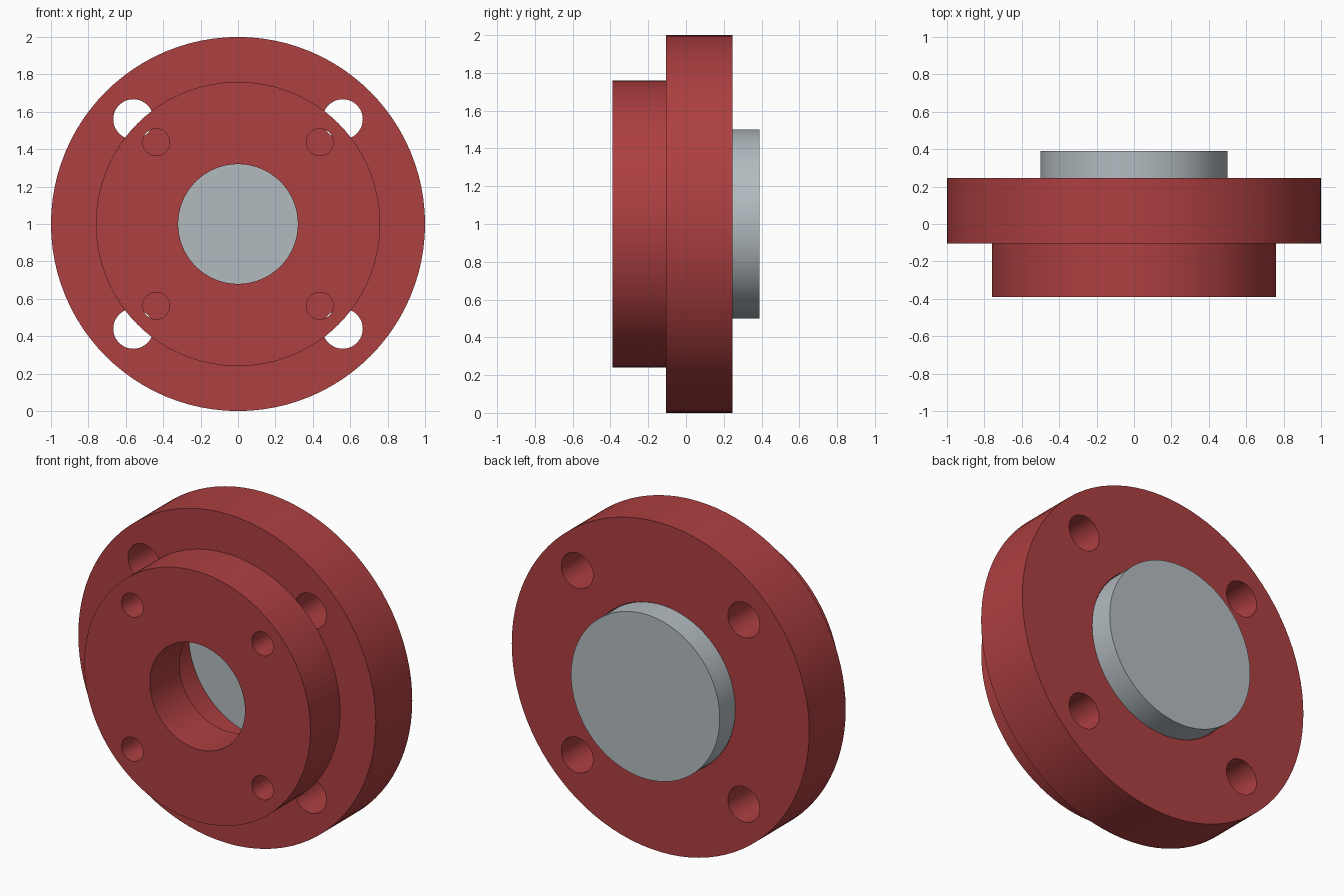
import bpy
import math
from mathutils import Matrix, Vector

cube = bpy.data.objects.get("Cube")
if cube:
    bpy.data.objects.remove(cube, do_unlink=True)

CENTRE_Z = 1.0
BACK, STEP, FRONT = 0.245, -0.105, -0.39


def make_material(name, colour):
    mat = bpy.data.materials.new(name)
    mat.use_nodes = True
    mat.diffuse_color = colour
    mat.node_tree.nodes["Principled BSDF"].inputs["Base Color"].default_value = colour
    return mat


def cylinder(name, radius, y0, y1, x=0.0, z=0.0, sides=96):
    """Cylinder along y, placed relative to the centre axis."""
    bpy.ops.mesh.primitive_cylinder_add(vertices=sides, radius=radius, depth=y1 - y0)
    obj = bpy.context.object
    obj.name = name
    obj.data.transform(Matrix.Rotation(math.pi / 2, 4, "X"))
    obj.location = Vector((x, (y0 + y1) / 2, CENTRE_Z + z))
    return obj


def cut(body, cutter):
    """Subtract a cutter from the body, then discard it."""
    cutter.hide_render = True
    mod = body.modifiers.new("cut", "BOOLEAN")
    mod.operation = "DIFFERENCE"
    mod.solver = "EXACT"
    mod.object = cutter
    bpy.context.view_layer.update()
    bpy.context.view_layer.objects.active = body
    bpy.ops.object.modifier_apply(modifier=mod.name)
    bpy.data.objects.remove(cutter, do_unlink=True)


def finish(obj, mat):
    obj.data.materials.clear()
    obj.data.materials.append(mat)
    bpy.ops.object.select_all(action="DESELECT")
    obj.select_set(True)
    bpy.context.view_layer.objects.active = obj
    bpy.ops.object.shade_smooth_by_angle(angle=math.radians(30))


def drilled_ring(name, outer, bore, y0, y1, hole_offset, hole_radius):
    """Ring with a centre bore and four bolt holes on the diagonals."""
    body = cylinder(name, outer, y0, y1)
    cut(body, cylinder("bore_cutter", bore, y0 - 0.1, y1 + 0.1))
    for sx in (-1, 1):
        for sz in (-1, 1):
            cut(body, cylinder("hole_cutter", hole_radius, y0 - 0.1, y1 + 0.1,
                               sx * hole_offset, sz * hole_offset, 48))
    return body


red = make_material("red_paint", (0.42, 0.05, 0.052, 1))
grey = make_material("grey_metal", (0.45, 0.5, 0.53, 1))

# Wide rear flange with mounting holes and a large recess
finish(drilled_ring("flange", 1.0, 0.503, STEP, BACK, 0.56, 0.107), red)

# Narrower front hub with small screw holes and a smaller bore
finish(drilled_ring("hub", 0.76, 0.32, FRONT, STEP, 0.4375, 0.072), red)

# Disc closing the recess at the back
finish(cylinder("back_disc", 0.5, BACK - 0.005, 0.39), grey)
